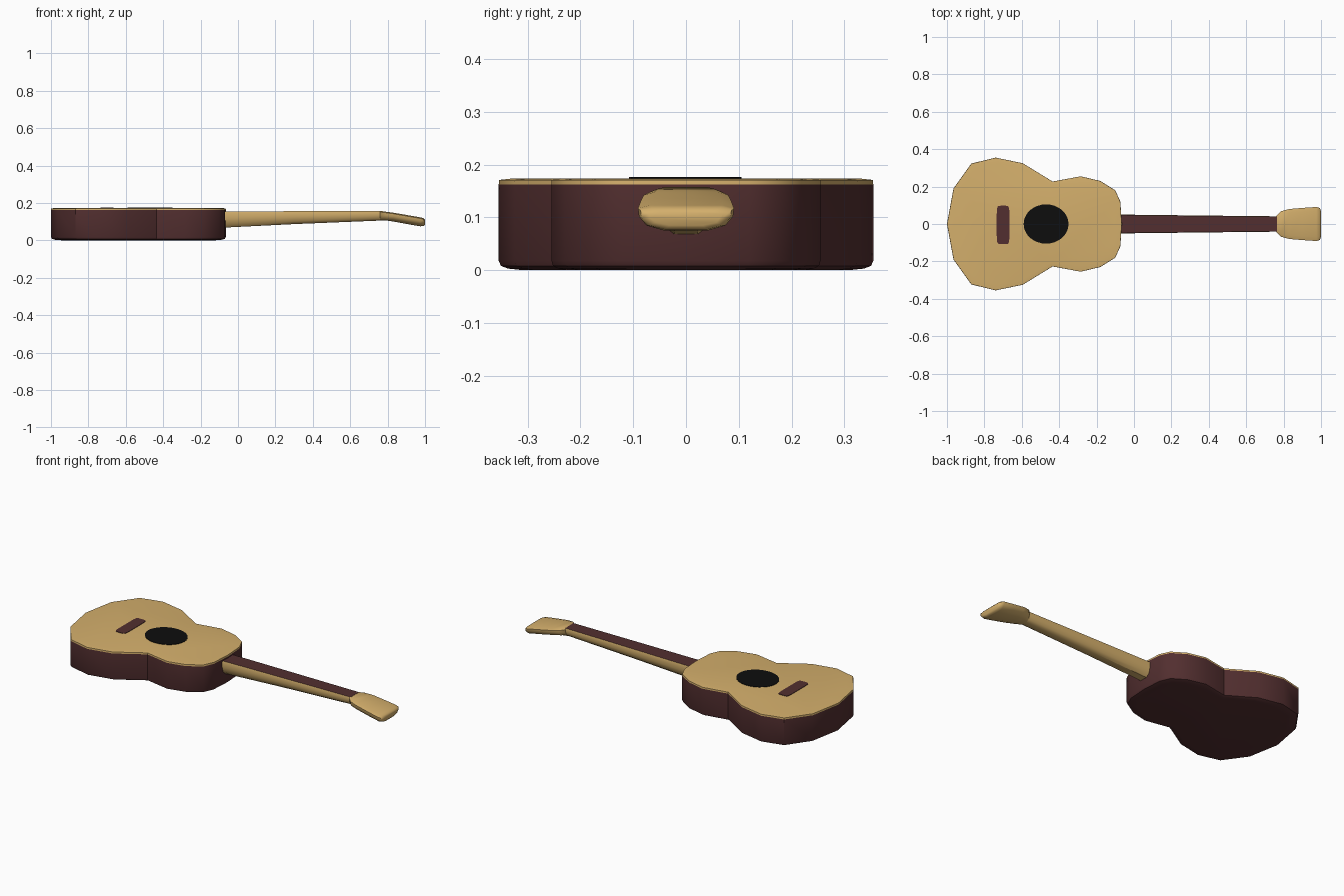
import bpy, bmesh, math

if "Cube" in bpy.data.objects:
    bpy.data.objects.remove(bpy.data.objects["Cube"])


def material(name, rgb):
    m = bpy.data.materials.new(name)
    m.diffuse_color = (*rgb, 1)
    m.use_nodes = True
    m.node_tree.nodes["Principled BSDF"].inputs["Base Color"].default_value = m.diffuse_color
    return m


tan = material("light_wood", (0.66, 0.43, 0.15))
brown = material("dark_wood", (0.085, 0.028, 0.029))
black = material("black", (0.004, 0.004, 0.004))


def loft(name, rings, mats, rule=None, angle=40):
    """Skin closed rings of points, cap both ends, colour faces by a rule."""
    bm = bmesh.new()
    rows = [[bm.verts.new(p) for p in ring] for ring in rings]
    n = len(rows[0])
    for a, b in zip(rows, rows[1:]):
        for i in range(n):
            j = (i + 1) % n
            bm.faces.new((a[i], a[j], b[j], b[i]))
    bm.faces.new(rows[0][::-1])
    bm.faces.new(rows[-1])
    bmesh.ops.recalc_face_normals(bm, faces=bm.faces[:])
    bm.normal_update()
    if rule:
        for f in bm.faces:
            f.material_index = rule(f)
    me = bpy.data.meshes.new(name)
    bm.to_mesh(me)
    bm.free()
    for m in mats:
        me.materials.append(m)
    ob = bpy.data.objects.new(name, me)
    bpy.context.collection.objects.link(ob)
    bpy.context.view_layer.objects.active = ob
    ob.select_set(True)
    bpy.ops.object.shade_smooth_by_angle(angle=math.radians(angle))
    ob.select_set(False)
    return ob


# Body: faceted figure-eight outline, brown box with a light soundboard
half = [(-0.965, 0.19), (-0.87, 0.323), (-0.74, 0.355), (-0.595, 0.325),
        (-0.435, 0.227), (-0.285, 0.255), (-0.18, 0.23), (-0.10, 0.18),
        (-0.073, 0.12)]
outline = [(-1, 0)] + half + [(-0.065, 0)] + [(x, -y) for x, y in half[::-1]]


def body_ring(inset, z):
    return [(-0.53 + (x + 0.53) * (1 - inset), y * (1 - inset), z)
            for x, y in outline]


loft("body", [body_ring(0.13, 0), body_ring(0.05, 0.003), body_ring(0.012, 0.008),
              body_ring(0, 0.018), body_ring(0, 0.162), body_ring(0.002, 0.171),
              body_ring(0.08, 0.174)],
     [brown, tan], lambda f: int(f.calc_center_median().z > 0.163))


# Neck and headstock: rounded underside, brown fingerboard face on top
def neck_ring(x, w, top, bottom, flat):
    h = top - bottom
    right = [(w * flat, top), (w, top - 0.12 * h), (w * 0.98, top - 0.45 * h),
             (w * 0.82, top - 0.8 * h), (w * 0.45, bottom)]
    pts = right + [(-y, z) for y, z in right[::-1]]
    return [(x, y, z) for y, z in pts]


def is_fingerboard(f):
    return int(f.normal.z > 0.9 and f.calc_center_median().x < 0.75)


loft("neck", [neck_ring(-0.10, 0.052, 0.153, 0.066, 0.95),
              neck_ring(-0.04, 0.050, 0.154, 0.070, 0.95),
              neck_ring(0.30, 0.046, 0.156, 0.087, 0.95),
              neck_ring(0.765, 0.041, 0.158, 0.106, 0.95)],
     [tan, brown], is_fingerboard)
loft("headstock", [neck_ring(0.76, 0.043, 0.158, 0.105, 0.9),
                   neck_ring(0.785, 0.068, 0.154, 0.107, 0.8),
                   neck_ring(0.83, 0.080, 0.148, 0.101, 0.75),
                   neck_ring(0.90, 0.086, 0.136, 0.088, 0.75),
                   neck_ring(0.975, 0.091, 0.123, 0.075, 0.75),
                   neck_ring(0.993, 0.086, 0.118, 0.077, 0.75),
                   neck_ring(1.0, 0.070, 0.110, 0.085, 0.7)], [tan], angle=50)


# Painted details on the soundboard
def plate(name, cx, cy, rx, ry, power, mat):
    def s(v):
        return math.copysign(abs(v) ** power, v)
    ring = [(cx + rx * s(math.cos(a)), cy + ry * s(math.sin(a)))
            for a in (2 * math.pi * i / 32 for i in range(32))]
    loft(name, [[(x, y, z) for x, y in ring] for z in (0.171, 0.1765)], [mat])


plate("sound_hole", -0.47, 0, 0.12, 0.105, 1.0, black)
plate("bridge", -0.70, -0.005, 0.034, 0.103, 0.3, brown)
